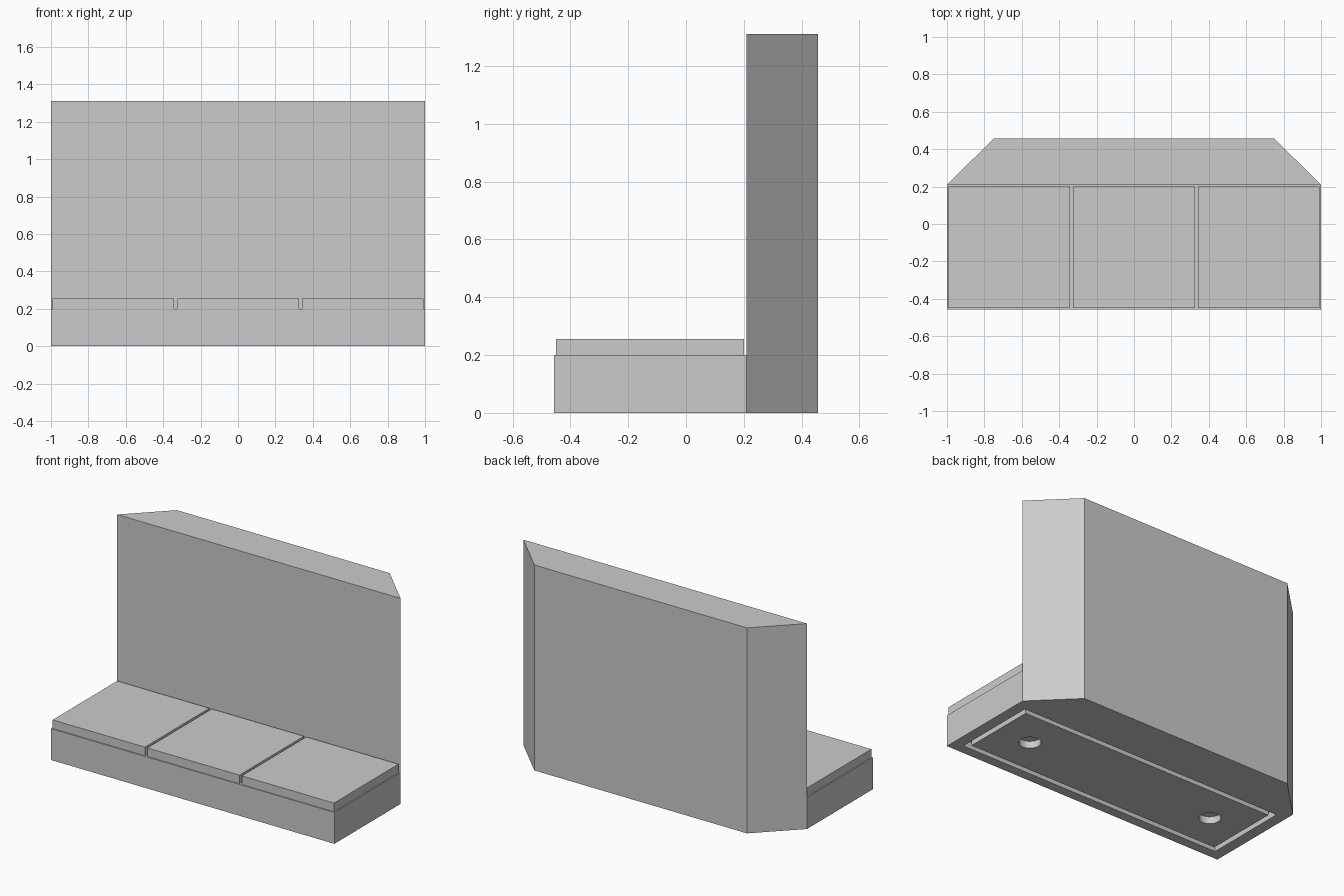
import bpy
import bmesh

cube = bpy.data.objects.get("Cube")
if cube:
    bpy.data.objects.remove(cube, do_unlink=True)

grey = bpy.data.materials.new("plain_grey")
grey.use_nodes = True
GREY = (0.6, 0.6, 0.6, 1)
grey.diffuse_color = GREY
grey.node_tree.nodes["Principled BSDF"].inputs["Base Color"].default_value = GREY


def prism(name, outline, z0, z1):
    """Extrude a flat outline from z0 up to z1."""
    bm = bmesh.new()
    base = bm.faces.new([bm.verts.new((x, y, z0)) for x, y in outline])
    top = bmesh.ops.extrude_face_region(bm, geom=[base])["geom"]
    verts = [v for v in top if isinstance(v, bmesh.types.BMVert)]
    bmesh.ops.translate(bm, verts=verts, vec=(0, 0, z1 - z0))
    bmesh.ops.recalc_face_normals(bm, faces=bm.faces)
    mesh = bpy.data.meshes.new(name)
    bm.to_mesh(mesh)
    bm.free()
    mesh.materials.append(grey)
    obj = bpy.data.objects.new(name, mesh)
    bpy.context.collection.objects.link(obj)
    return obj


def box(name, x0, x1, y0, y1, z0, z1):
    return prism(name, [(x0, y0), (x1, y0), (x1, y1), (x0, y1)], z0, z1)


def cut(target, cutter):
    """Subtract the cutter and remove it afterwards."""
    mod = target.modifiers.new("cut", "BOOLEAN")
    mod.operation = "DIFFERENCE"
    mod.solver = "EXACT"
    mod.object = cutter
    cutter.hide_render = True
    bpy.context.view_layer.objects.active = target
    bpy.ops.object.modifier_apply(modifier=mod.name)
    bpy.data.objects.remove(cutter, do_unlink=True)


FRONT, SEAM, BACK = -0.457, 0.21, 0.457
SEAT, DEPTH, GROOVE = 0.2, 0.045, 0.033

# Backrest with slanted rear corners
prism("backrest", [(-1, SEAM), (1, SEAM), (0.75, BACK), (-0.75, BACK)], 0, 1.31)

# Seat base with a shallow recess underneath
base = box("seat_base", -1, 1, FRONT, SEAM, 0, SEAT)
cut(base, box("recess_cutter", -0.93, 0.93, -0.395, 0.147, -0.1, DEPTH))

# Plate filling the recess, leaving a groove around it
plate = box("bottom_plate", -0.93 + GROOVE, 0.93 - GROOVE,
            -0.395 + GROOVE, 0.147 - GROOVE, 0, DEPTH)

# Round holes in the plate
for x in (-0.665, 0.665):
    bpy.ops.mesh.primitive_cylinder_add(vertices=32, radius=0.063, depth=0.3,
                                        location=(x, -0.125, 0))
    hole = bpy.context.object
    hole.data.materials.append(grey)
    bpy.context.view_layer.update()
    cut(plate, hole)

# Three seat cushions
for label, x in (("right", -0.667), ("middle", 0), ("left", 0.667)):
    box(label + "_cushion", x - 0.325, x + 0.325, -0.45, 0.2, SEAT, 0.255)
